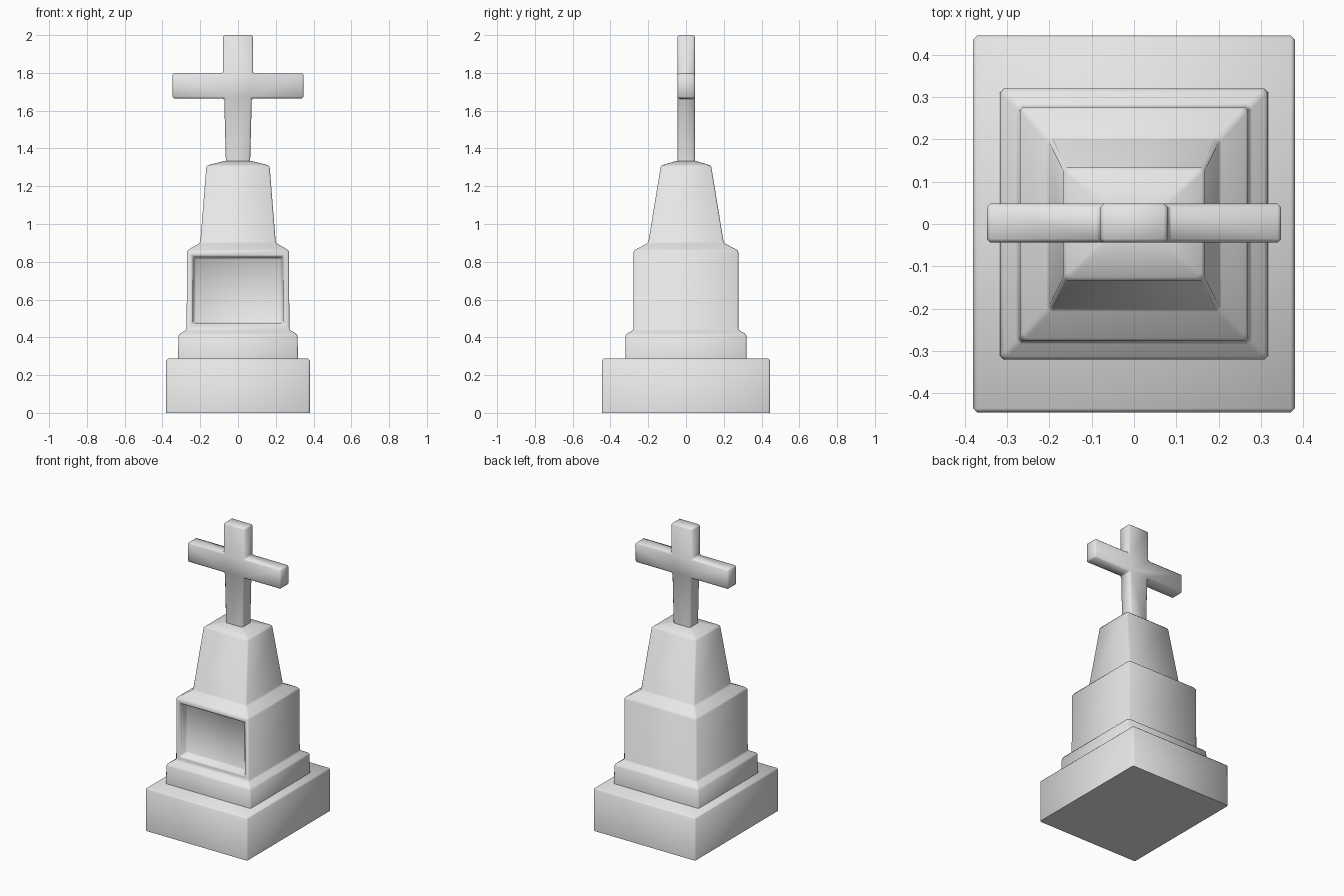
import bpy
import bmesh
import math

cube = bpy.data.objects.get("Cube")
if cube:
    bpy.data.objects.remove(cube, do_unlink=True)

stone = bpy.data.materials.new("grey stone")
stone.use_nodes = True
stone.diffuse_color = (0.8, 0.8, 0.8, 1)
stone.node_tree.nodes["Principled BSDF"].inputs["Base Color"].default_value = (0.8, 0.8, 0.8, 1)


def finish(name, bm, width):
    """Chamfer the crisp edges, smooth the shading and make the object."""
    bmesh.ops.recalc_face_normals(bm, faces=bm.faces)
    low = min(v.co.z for v in bm.verts) + 0.001
    crisp = [e for e in bm.edges
             if e.calc_face_angle(0) > math.radians(15)
             and not all(v.co.z < low for v in e.verts)]
    bmesh.ops.bevel(bm, geom=crisp, offset=width, segments=1,
                    affect='EDGES', clamp_overlap=True)
    mesh = bpy.data.meshes.new(name)
    bm.to_mesh(mesh)
    bm.free()
    obj = bpy.data.objects.new(name, mesh)
    bpy.context.collection.objects.link(obj)
    mesh.materials.append(stone)
    bpy.ops.object.select_all(action='DESELECT')
    obj.select_set(True)
    bpy.context.view_layer.objects.active = obj
    bpy.ops.object.shade_smooth_by_angle(angle=math.radians(60))
    return obj


def loft(levels):
    """Stack rectangles given as (half width, half depth, height)."""
    bm = bmesh.new()
    rings = [[bm.verts.new((sx * x, sy * y, z))
              for sx, sy in ((-1, -1), (1, -1), (1, 1), (-1, 1))]
             for x, y, z in levels]
    bm.faces.new(rings[0][::-1])
    bm.faces.new(rings[-1])
    for a, b in zip(rings, rings[1:]):
        for i in range(4):
            j = (i + 1) % 4
            bm.faces.new((a[i], a[j], b[j], b[i]))
    bmesh.ops.recalc_face_normals(bm, faces=bm.faces)
    return bm


# Base slab
finish("base_slab", loft([(0.38, 0.445, 0), (0.38, 0.445, 0.287)]), 0.009)

# Stepped plinth, body and tapered shaft
bm = loft([(0.318, 0.32, 0.28), (0.315, 0.32, 0.415), (0.272, 0.277, 0.44),
           (0.27, 0.277, 0.86), (0.2, 0.2, 0.9), (0.167, 0.133, 1.31),
           (0.066, 0.046, 1.335)])

# Sunken panel in the front of the body
front = min((f for f in bm.faces if 0.6 < f.calc_center_median().z < 0.7),
            key=lambda f: f.calc_center_median().y)
bmesh.ops.inset_individual(bm, faces=[front], thickness=0.045)
bmesh.ops.inset_individual(bm, faces=[front], thickness=0.01, depth=-0.06)
finish("pedestal", bm, 0.008)

# Cross, mirrored from its right half outline
half = [(0.064, 1.32), (0.073, 1.665), (0.348, 1.665),
        (0.348, 1.797), (0.08, 1.797), (0.08, 2.0)]
outline = half + [(-x, z) for x, z in reversed(half)]
bm = bmesh.new()
face = bm.faces.new([bm.verts.new((x, -0.044, z)) for x, z in outline])
out = bmesh.ops.extrude_face_region(bm, geom=[face])
for v in out["geom"]:
    if isinstance(v, bmesh.types.BMVert):
        v.co.y = 0.048
finish("cross", bm, 0.009)
